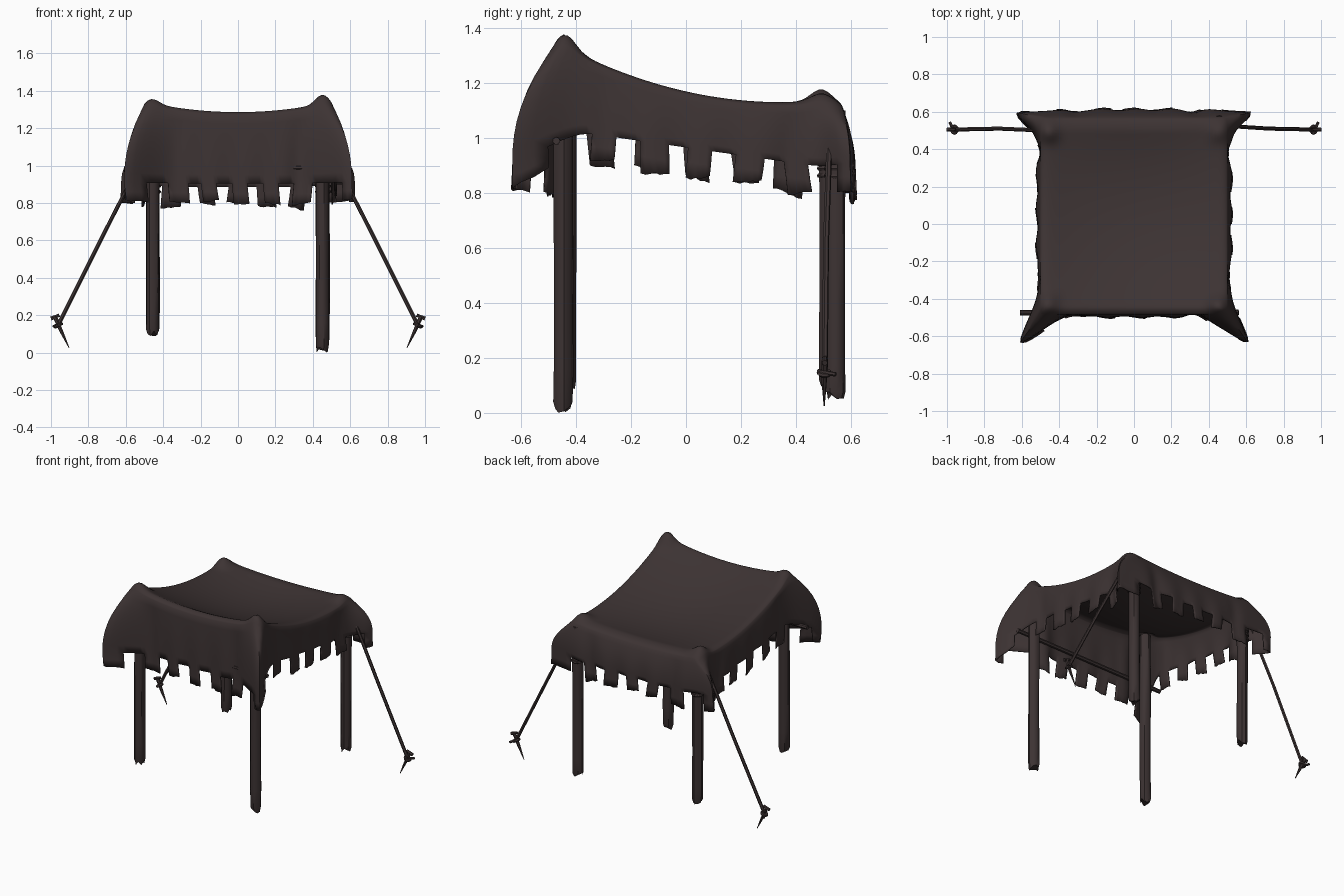
import bpy, bmesh, math, random
from mathutils import Vector

if "Cube" in bpy.data.objects:
    bpy.data.objects.remove(bpy.data.objects["Cube"])

random.seed(7)


def material(name, rgb):
    m = bpy.data.materials.new(name)
    m.diffuse_color = (*rgb, 1)
    m.use_nodes = True
    m.node_tree.nodes["Principled BSDF"].inputs["Base Color"].default_value = m.diffuse_color
    return m


BROWN = material("dark brown", (0.046, 0.033, 0.033))


def finish(name, bm, angle=40):
    bmesh.ops.recalc_face_normals(bm, faces=bm.faces)
    me = bpy.data.meshes.new(name)
    bm.to_mesh(me)
    bm.free()
    ob = bpy.data.objects.new(name, me)
    bpy.context.collection.objects.link(ob)
    me.materials.append(BROWN)
    bpy.ops.object.select_all(action='DESELECT')
    ob.select_set(True)
    bpy.context.view_layer.objects.active = ob
    bpy.ops.object.shade_smooth_by_angle(angle=math.radians(angle))
    return ob


def rod(name, stations, sides=8, jag=0.0, rough=0.0):
    """Tube through (point, radius) stations, optionally splintered at the start."""
    bm = bmesh.new()
    axis = (Vector(stations[-1][0]) - Vector(stations[0][0])).normalized()
    u = axis.orthogonal().normalized()
    v = axis.cross(u)
    rings = []
    for k, (p, r) in enumerate(stations):
        ring = []
        for i in range(sides):
            a = math.tau * i / sides
            rr = r * (1 + random.uniform(-rough, rough))
            push = axis * (random.uniform(0, jag) if k == 0 else 0)
            ring.append(bm.verts.new(Vector(p) + u * math.cos(a) * rr + v * math.sin(a) * rr + push))
        if rings:
            for i in range(sides):
                j = (i + 1) % sides
                bm.faces.new((rings[-1][i], rings[-1][j], ring[j], ring[i]))
        rings.append(ring)
    bm.faces.new(rings[0])
    bm.faces.new(rings[-1])
    return finish(name, bm)


def wrap(name, loc, R, r, rot=(0, 0, 0)):
    bpy.ops.mesh.primitive_torus_add(location=loc, rotation=rot, major_radius=R, minor_radius=r,
                                     major_segments=12, minor_segments=6)
    ob = bpy.context.object
    ob.name = name
    ob.data.materials.append(BROWN)
    bpy.ops.object.shade_smooth_by_angle(angle=math.radians(40))


# posts: name, x, y, bottom z, top z, peak bump in the cloth
POSTS = [("front_left_post", -0.457, -0.435, 0.085, 1.31, 0.03),
         ("front_right_post", 0.45, -0.447, 0.0, 1.33, 0.05),
         ("back_left_post", -0.455, 0.52, 0.09, 1.12, 0.04),
         ("back_right_post", 0.455, 0.545, 0.045, 1.10, 0.025)]
for name, x, y, z0, z1, _ in POSTS:
    levels = [0, 0.03, 0.12, 0.35, 0.7, 1]
    rod(name, [((x, y, z0 + (z1 - z0) * f), 0.03 if f == 0 else 0.036) for f in levels],
        sides=9, jag=0.035, rough=0.06)

# canopy layout
CY, HX, HY = 0.0425, 0.497, 0.5225
N, R, K = 60, 24, 8     # columns per side, roof rings, skirt rings


def roof_z(a, b):
    x, y = a * HX, CY + b * HY
    t = min(max((y + 0.45) / 0.95, 0), 1)
    z = 1.345 - 0.48 * t + 0.278 * t * t
    z -= (1 - a * a) * (0.055 * (1 - t) + 0.025 * t + 0.11 * t * (1 - t))
    z -= 0.022 * (abs(a) ** 24 + abs(b) ** 24)
    for _, px, py, _, _, h in POSTS:
        py = min(py, 0.49) if py > 0 else py + 0.01
        z += h * math.exp(-((x - px) ** 2 + (y - py) ** 2) / 0.05 ** 2)
    return z


def column(side, t):
    """Unit square position and outward direction for a rim column."""
    return [((t, -1), (0, -1)), ((1, t), (1, 0)), ((-t, 1), (0, 1)), ((-1, -t), (-1, 0))][side]


def skirt(side, t, q):
    """Point on the hanging skirt, q = 0 at the rim and 1 at the hem."""
    (a, b), n = column(side, t)
    c = (1 - abs(t)) * 0.5
    w = math.exp(-(c / (0.085 if side == 0 else 0.06)) ** 2)
    wide = math.exp(-(c / (0.085 if side in (0, 2) else 0.06)) ** 2)
    flat = [0.905, 1.035 - 0.075 * (b + 1), 0.885, 1.035 - 0.075 * (b + 1)][side]
    hem = flat * (1 - wide) + 0.91 * wide
    ear = (0.11, 0.15) if b < 0 else (0.125, 0.03)
    out = [0.015, 0.02, 0.045, 0.02][side] * (1 - w)
    out -= 0.015 * math.exp(-((c - 0.17) / 0.05) ** 2)
    out += 0.005 * math.sin(t * 17 + side) * (1 - w) * min(q, 1)
    e = 1 - (1 - q) ** 2.3
    x = a * HX + e * (n[0] * out + math.copysign(ear[0], a) * w)
    y = CY + b * HY + e * (n[1] * out + math.copysign(ear[1], b) * w)
    top = roof_z(a, b)
    return Vector((x, y, top + (hem - top) * q))


# canopy cloth: concentric roof rings, then skirt rings
bm = bmesh.new()
cols = [(s, -1 + 2 * i / N) for s in range(4) for i in range(N)]
M = len(cols)
rings = []
for k in range(1, R + 1):
    r = 1 - (1 - k / R) ** 1.5
    ring = []
    for s, t in cols:
        (a, b), _ = column(s, t)
        ring.append(bm.verts.new((a * r * HX, CY + b * r * HY, roof_z(a * r, b * r))))
    rings.append(ring)
for k in range(1, K + 1):
    rings.append([bm.verts.new(skirt(s, t, k / K)) for s, t in cols])
for lo, hi in zip(rings, rings[1:]):
    for i in range(M):
        j = (i + 1) % M
        bm.faces.new((lo[i], lo[j], hi[j], hi[i]))
mid = bm.verts.new((0, CY, roof_z(0, 0)))
for i in range(M):
    bm.faces.new((mid, rings[0][i], rings[0][(i + 1) % M]))

# torn tabs hanging below the hem: regular along the sides, plus the corner drapes
hem = rings[-1]
for start in range(-2, M - 2, 10):
    width = random.choice((5, 5, 6))
    length = random.uniform(0.085, 0.115)
    lean = random.uniform(-0.015, 0.015)
    rows = [[hem[(start + d) % M] for d in range(width + 1)]]
    for f in (0.5, 1.0):
        row = []
        slope = random.uniform(-0.012, 0.012)
        for d in range(width + 1):
            s, _ = cols[(start + d) % M]
            n = Vector((*column(s, 0)[1], 0))
            along = Vector((-n.y, n.x, 0))
            drop = length * f
            if f == 1:
                drop += random.uniform(-0.005, 0.005) + slope * (2 * d / width - 1)
            v = hem[(start + d) % M].co
            row.append(bm.verts.new(v + n * 0.004 * f + along * lean * f - Vector((0, 0, drop))))
        rows.append(row)
    for lo, hi in zip(rows, rows[1:]):
        for d in range(width):
            bm.faces.new((lo[d], lo[d + 1], hi[d + 1], hi[d]))
cloth = finish("canopy_cloth", bm, 60)
mod = cloth.modifiers.new("thickness", 'SOLIDIFY')
mod.thickness = 0.006
mod.offset = 0

# guy ropes, lashings and ground stakes on both sides
for side, s in (("left", -1), ("right", 1)):
    py = 0.52 if s < 0 else 0.545
    rod(side + "_rope", [((s * 0.49, py - 0.02, 1.08), 0.011), ((s * 0.72, 0.51, 0.63), 0.011),
                         ((s * 0.96, 0.505, 0.15), 0.011)], 6)
    for k in range(3):
        wrap(f"{side}_lashing_{k}", (s * 0.455, py, 0.86 + 0.03 * k), 0.036, 0.008, (0.1 * (k - 1), 0, 0))
    rod(side + "_stake", [((s * 0.903, 0.503, 0.025), 0.002), ((s * 0.945, 0.503, 0.115), 0.010),
                          ((s * 0.978, 0.505, 0.19), 0.012)], 6)
    rod(side + "_stake_head", [((s * 0.955, 0.505, 0.2), 0.009), ((s * 1.0, 0.505, 0.182), 0.011)], 6)
    rod(side + "_stake_hook", [((s * 0.955, 0.48, 0.15), 0.010), ((s * 0.985, 0.545, 0.14), 0.008)], 6)
    wrap(side + "_rope_knot", (s * 0.96, 0.505, 0.145), 0.018, 0.009, (0, s * 0.5, 0))

# thin cross pole under the front edge, its end poking out at the left corner
rod("front_cross_pole", [((-0.61, -0.475, 0.98), 0.014), ((0.56, -0.472, 0.99), 0.014)], 7)
